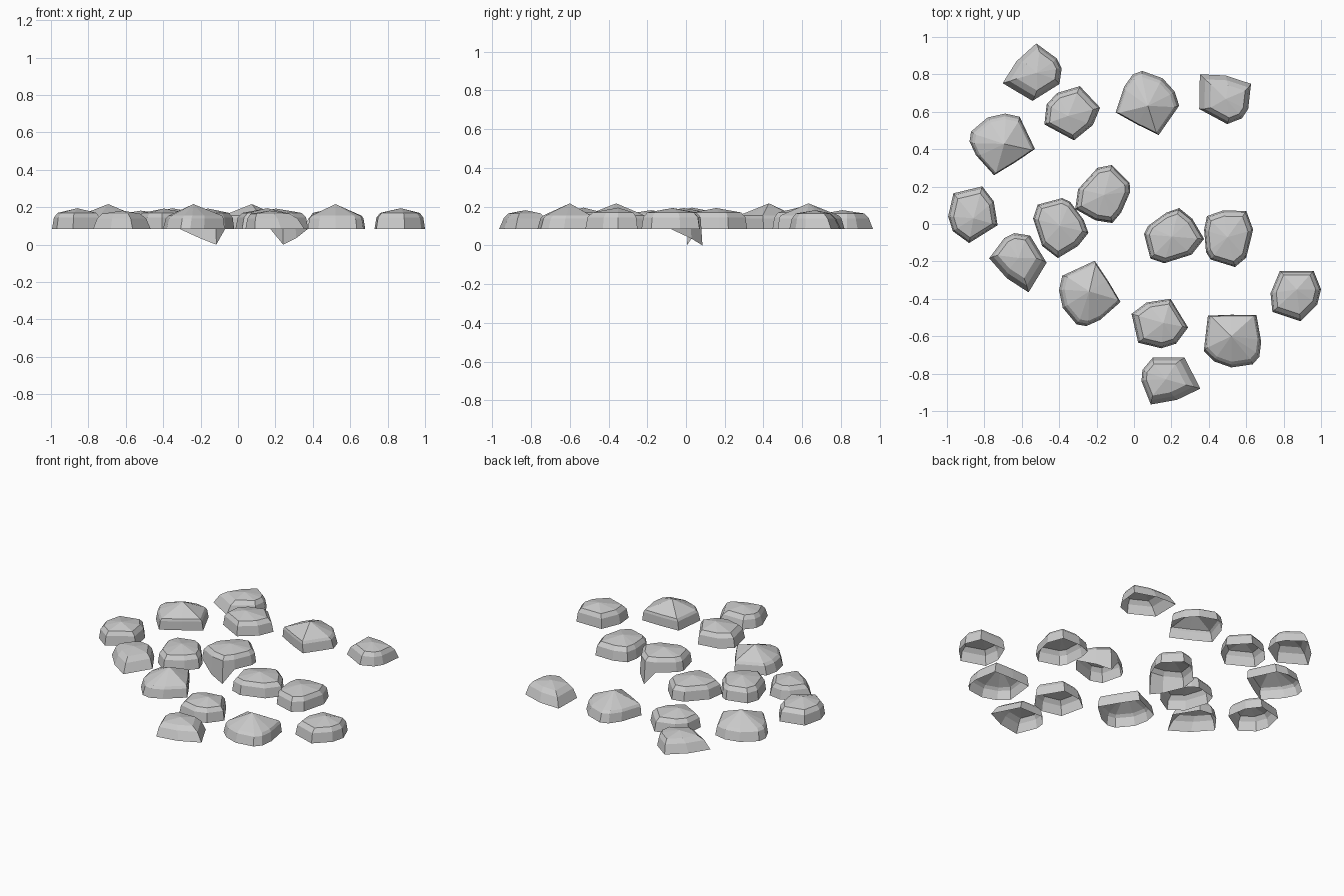
import bpy, math
from mathutils import Vector, Matrix

if "Cube" in bpy.data.objects:
    bpy.data.objects.remove(bpy.data.objects["Cube"])

BASE = 0.085  # underside height of the ordinary stones

# Four stone types: centre in the cluster, ground outline (counter-clockwise),
# then upper rings as (pinch centre x, y, scale, height), then the peak
STONES = {
    "ridged_stone": dict(
        at=(0.0075, -0.15),
        outline=[(-.135, .14), (-.01, .145), (.125, .143), (.15, 0), (.14, -.08),
                 (.105, -.12), (-.01, -.137), (-.10, -.105), (-.157, -.05)],
        rings=[(0, .12, .94, .14), (0, .10, .87, .155)], peak=(-.01, .03, .217)),
    "pointed_stone": dict(
        at=(-0.3325, -0.36),
        outline=[(.165, -.04), (.08, .125), (-.09, .125), (-.145, .06),
                 (-.15, 0), (-.10, -.125), (.04, -.10)],
        rings=[(-.08, .03, .85, .14), (-.07, .02, .67, .165)], peak=(-.02, .01, .182)),
    "peaked_stone": dict(
        at=(0.3475, 0.11),
        outline=[(-.14, 0), (-.09, .12), (.09, .12), (.13, .02),
                 (.11, -.06), (.02, -.15), (-.13, -.10)],
        rings=[(0, .02, .93, .145), (0, .02, .78, .17)], peak=(0, .02, .195)),
    "broad_stone": dict(
        at=(-0.0225, 0.40),
        outline=[(-.115, -.07), (-.125, .05), (-.11, .122), (-.025, .152), (.10, .15),
                 (.137, .05), (.10, -.10), (.04, -.15), (-.09, -.11)],
        rings=[(0, 0, .94, .145), (0, 0, .8, .17)], peak=(0, .01, .193)),
}

# Four turned copies of the cluster: centre, angle, and whether the broad stone
# has its deep sunken edge
CLUSTERS = [((.5225, -.48), 0, False), ((.015, .5275), 151.7, True),
            ((-.135, -.30), -58.6, True), ((-.6325, .325), -148, False)]
DEEP = {2: 0.0, 3: 0.035}


def make_stone(name, spec, place, deep):
    """Open-bottomed faceted shell: wall, sloping shoulder and a fan to the peak."""
    pts, n = spec["outline"], len(spec["outline"])
    verts = [Vector((x, y, deep.get(i, BASE))) for i, (x, y) in enumerate(pts)]
    for cx, cy, s, z in spec["rings"]:
        verts += [Vector((cx + (x - cx) * s, cy + (y - cy) * s, z)) for x, y in pts]
    verts.append(Vector(spec["peak"]))
    faces = []
    levels = len(spec["rings"])
    for r in range(levels):
        for i in range(n):
            j = (i + 1) % n
            faces.append((r * n + i, r * n + j, (r + 1) * n + j, (r + 1) * n + i))
    top = levels * n
    faces += [(top + i, top + (i + 1) % n, len(verts) - 1) for i in range(n)]
    offset = Vector((*spec["at"], 0))
    mesh = bpy.data.meshes.new(name)
    mesh.from_pydata([place @ (v + offset) for v in verts], [], faces)
    bpy.context.collection.objects.link(bpy.data.objects.new(name, mesh))


for k, (centre, angle, sunk) in enumerate(CLUSTERS, 1):
    place = Matrix.Translation((*centre, 0)) @ Matrix.Rotation(math.radians(angle), 4, 'Z')
    for name, spec in STONES.items():
        deep = DEEP if sunk and name == "broad_stone" else {}
        make_stone(f"{name}_{k}", spec, place, deep)
